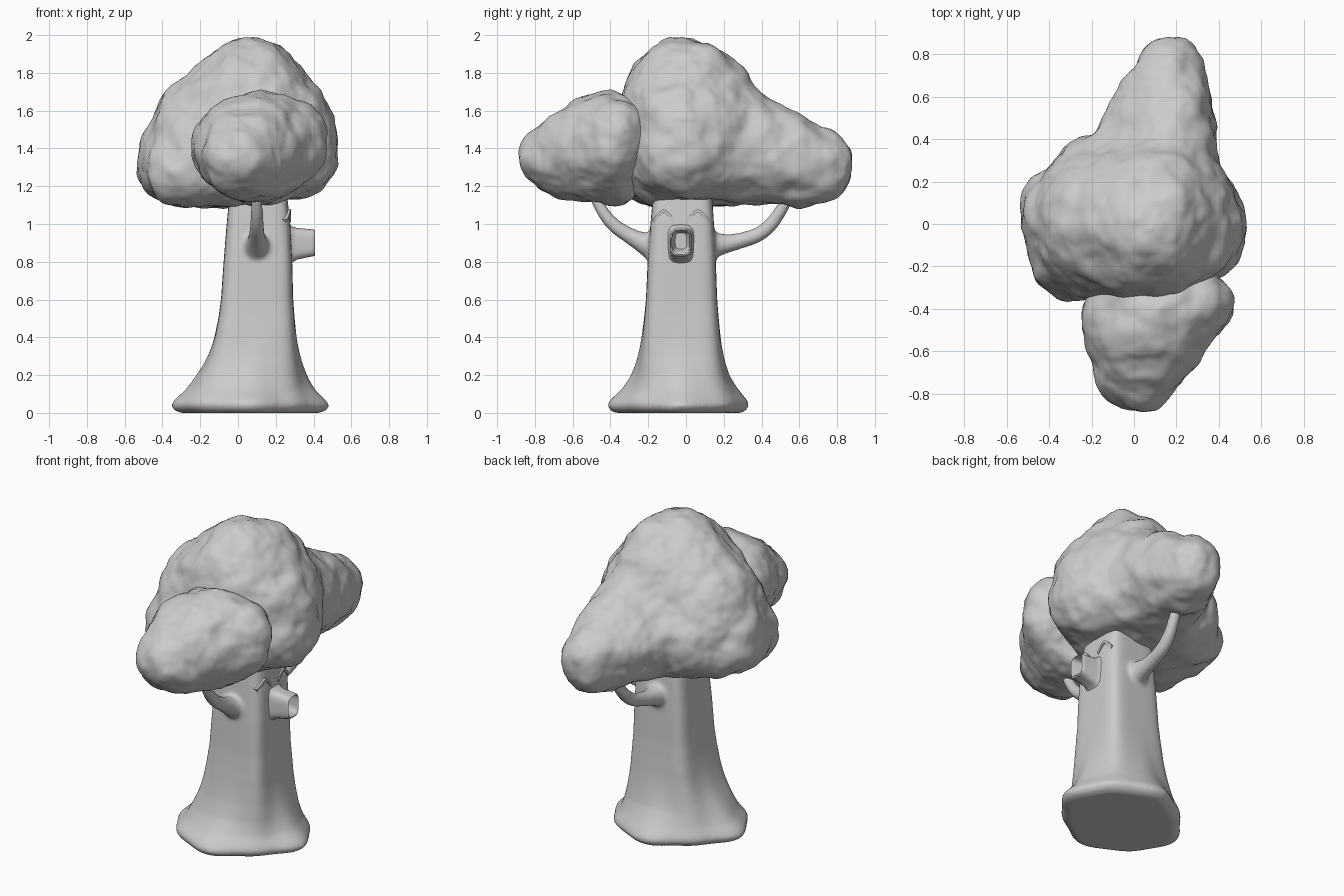
import bpy, bmesh
from math import sin, cos, pi, exp
from mathutils import Vector, Matrix, noise

if "Cube" in bpy.data.objects:
    bpy.data.objects.remove(bpy.data.objects["Cube"])

grey = bpy.data.materials.new("plain grey")
grey.use_nodes = True
grey.diffuse_color = (0.6, 0.6, 0.6, 1)
grey.node_tree.nodes["Principled BSDF"].inputs["Base Color"].default_value = (0.6, 0.6, 0.6, 1)


def add_object(name, data):
    data.materials.append(grey)
    ob = bpy.data.objects.new(name, data)
    bpy.context.scene.collection.objects.link(ob)
    return ob


def mesh_object(name, bm):
    bmesh.ops.recalc_face_normals(bm, faces=bm.faces)
    me = bpy.data.meshes.new(name)
    bm.to_mesh(me)
    bm.free()
    return add_object(name, me)


def activate(ob):
    bpy.ops.object.select_all(action="DESELECT")
    ob.select_set(True)
    bpy.context.view_layer.objects.active = ob


def smooth(ob, angle=0.9):
    activate(ob)
    bpy.ops.object.shade_smooth_by_angle(angle=angle)


def fuse(ob, voxel, rounds):
    """Merge overlapping shells into one skin and soften the joins."""
    activate(ob)
    merge = ob.modifiers.new("merge", "REMESH")
    merge.mode, merge.voxel_size = "VOXEL", voxel
    soft = ob.modifiers.new("soften", "SMOOTH")
    soft.factor, soft.iterations = .5, rounds
    for name in ("merge", "soften"):
        bpy.ops.object.modifier_apply(modifier=name)


def loft(bm, rings):
    """Skin a stack of equal closed rings and return the two end rings."""
    loops = [[bm.verts.new(p) for p in ring] for ring in rings]
    n = len(loops[0])
    for a, b in zip(loops, loops[1:]):
        for i in range(n):
            j = (i + 1) % n
            bm.faces.new((a[i], a[j], b[j], b[i]))
    return loops[0], loops[-1]


# Trunk: rounded square above, flaring into rounded roots
def trunk_ring(z, x0, x1, y0, y1):
    cx, cy, rx, ry = (x0 + x1) / 2, (y0 + y1) / 2, (x1 - x0) / 2, (y1 - y0) / 2
    flare = exp(-(z / .3) ** 2)
    power = 5.5 - 3.4 * flare
    ring = []
    for i in range(96):
        a = 2 * pi * i / 96
        c, s = cos(a), sin(a)
        k = (abs(c) ** power + abs(s) ** power) ** (-1 / power)
        k *= 1 - flare * (.055 * (1 - cos(4 * a)) - .055 * sin(2 * a) + .022 * (1 - cos(8 * a)))
        ring.append((cx + rx * k * c, cy + ry * k * s, z))
    return ring


def refine(rows, steps=4):
    """Insert rows along a smooth curve through the given ones."""
    pts = [Vector(r) for r in [rows[0], *rows, rows[-1]]]
    out = []
    for a, b, c, d in zip(pts, pts[1:], pts[2:], pts[3:]):
        for i in range(steps):
            t = i / steps
            bend = (b - a).lerp(d - c, t) * 0
            if (c[0] - b[0]) > .08:
                bend = bend * 0
            out.append(b.lerp(c, t) + bend)
    return out + [pts[-1]]


TRUNK = [(0, -.30, .43, -.37, .29), (.012, -.335, .465, -.4, .315),
         (.04, -.355, .485, -.417, .337), (.065, -.34, .465, -.405, .325),
         (.12, -.28, .41, -.345, .28), (.16, -.248, .385, -.315, .253),
         (.2, -.22, .365, -.29, .23), (.25, -.187, .346, -.271, .213), (.3, -.16, .33, -.255, .2),
         (.35, -.14, .319, -.244, .19), (.4, -.125, .31, -.235, .183), (.5, -.104, .3, -.222, .173),
         (.6, -.09, .292, -.212, .165), (.8, -.076, .287, -.203, .158),
         (1, -.06, .277, -.188, .148), (1.15, -.045, .26, -.175, .138),
         (1.3, -.03, .24, -.16, .125)]
bm = bmesh.new()
for end in loft(bm, [trunk_ring(*row) for row in refine(TRUNK)]):
    bm.faces.new(end)
trunk = mesh_object("trunk", bm)


# Branches: tapered curves, merged into the trunk
def branch(name, points):
    cu = bpy.data.curves.new(name, "CURVE")
    cu.dimensions = "3D"
    cu.bevel_depth = 1
    cu.bevel_resolution = 5
    cu.use_fill_caps = True
    sp = cu.splines.new("NURBS")
    sp.points.add(len(points) - 1)
    for p, (x, y, z, r) in zip(sp.points, points):
        p.co, p.radius = (x, y, z, 1), r
    sp.use_endpoint_u = True
    sp.order_u = 3
    sp.resolution_u = 8
    ob = add_object(name, cu)
    activate(ob)
    bpy.ops.object.convert(target="MESH")
    return bpy.context.object


arms = [branch("front_branch", [(.1, -.13, .86, .09), (.1, -.2, .89, .068), (.1, -.27, .92, .045),
                                (.1, -.4, 1.0, .037), (.1, -.48, 1.13, .03), (.1, -.52, 1.22, .024)]),
        branch("back_branch", [(.1, .1, .88, .09), (.1, .16, .89, .065), (.1, .25, .9, .043),
                               (.11, .42, .95, .04), (.13, .53, 1.11, .033), (.14, .58, 1.22, .024)])]
activate(trunk)
for arm in arms:
    arm.select_set(True)
bpy.ops.object.join()
fuse(trunk, .012, 10)
smooth(trunk)


# Snout: a rounded square stub with a hollow end
def snout_ring(x, cz, hy, hz):
    ring = []
    for i in range(32):
        a = 2 * pi * i / 32
        c, s = cos(a), sin(a)
        k = (c ** 4 + s ** 4) ** -0.25
        ring.append((x, -.027 + hy * k * c, cz + hz * k * s))
    return ring


bm = bmesh.new()
ends = loft(bm, [snout_ring(*r) for r in (
    (.2, .89, .09, .14), (.27, .89, .076, .114), (.285, .89, .066, .097), (.31, .895, .059, .084),
    (.39, .9, .057, .072), (.405, .9, .054, .069), (.408, .903, .049, .064), (.4, .907, .044, .058),
    (.34, .91, .038, .05), (.325, .91, .03, .042))])
bm.faces.new(ends[1])
smooth(mesh_object("snout", bm))

# Brow eyes: thin arched plates on the trunk
for name, cy in (("eye_front", -.118), ("eye_back", .062)):
    bm = bmesh.new()
    rings = []
    for i in range(13):
        t = -1 + i / 6
        y, z = cy + .055 * t, 1.07 - .055 * abs(t) ** 1.4
        side = min(.99, abs(y + .02) / .167)
        c = Vector((.104 + .167 * (1 - side ** 5.5) ** .18, y, z))
        up = Vector((0, .5 * t, .9)) * .009
        out, inner = Vector((.009, 0, 0)), Vector((-.02, 0, 0))
        rings.append([c + out + up, c + out - up, c + inner - up, c + inner + up])
    for end in loft(bm, rings):
        bm.faces.new(end)
    smooth(mesh_object(name, bm), .6)


# Foliage: hulls of ellipsoids, fused, softened and made lumpy
def foliage(name, hulls):
    bm = bmesh.new()
    for blobs in hulls:
        part = bmesh.new()
        for centre, radii in blobs:
            m = Matrix.Translation(centre) @ Matrix.Diagonal((*radii, 1))
            bmesh.ops.create_icosphere(part, subdivisions=3, radius=1, matrix=m)
        res = bmesh.ops.convex_hull(part, input=part.verts)
        spare = {v for v in res["geom_interior"] + res["geom_unused"]
                 if isinstance(v, bmesh.types.BMVert)}
        bmesh.ops.delete(part, geom=list(spare), context="VERTS")
        bmesh.ops.delete(part, geom=[v for v in part.verts if not v.link_faces], context="VERTS")
        bmesh.ops.recalc_face_normals(part, faces=part.faces)
        tmp = bpy.data.meshes.new("hull")
        part.to_mesh(tmp)
        part.free()
        bm.from_mesh(tmp)
        bpy.data.meshes.remove(tmp)
    ob = mesh_object(name, bm)
    fuse(ob, .02, 12)
    normals = [v.normal.copy() for v in ob.data.vertices]
    for v, n in zip(ob.data.vertices, normals):
        p = v.co
        lump = .02 * noise.noise(p * 4.5) + .018 * noise.noise(p * 9) + .006 * noise.noise(p * 22)
        v.co = p + n * (lump + .005)
    smooth(ob, 1.4)


rear = ((.14, .27, 1.42), (.26, .24, .31))
foliage("main_foliage", [
    [((.08, -.02, 1.69), (.23, .26, .31)), ((.13, .08, 1.72), (.2, .2, .25)),
     ((.06, -.15, 1.64), (.28, .2, .24)), ((.1, .2, 1.6), (.22, .2, .26)),
     ((-.17, 0, 1.56), (.27, .28, .24)), ((.27, -.01, 1.54), (.23, .25, .25)),
     ((-.3, .03, 1.3), (.23, .28, .2)), ((-.3, -.15, 1.28), (.2, .2, .19)),
     ((.3, -.05, 1.36), (.23, .22, .22)), ((.12, -.15, 1.3), (.28, .2, .19)),
     ((-.16, .2, 1.34), (.25, .22, .24)), rear],
    [rear, ((-.04, .24, 1.36), (.22, .22, .24)), ((.17, .67, 1.31), (.18, .22, .205))]])
foliage("front_foliage", [
    [((.12, -.4, 1.42), (.35, .21, .28)), ((.12, -.38, 1.27), (.2, .16, .17)),
     ((.24, -.37, 1.46), (.235, .17, .21)), ((.06, -.52, 1.48), (.26, .18, .2)),
     ((-.02, -.45, 1.4), (.23, .18, .22)), ((.02, -.66, 1.35), (.21, .22, .21))]])
